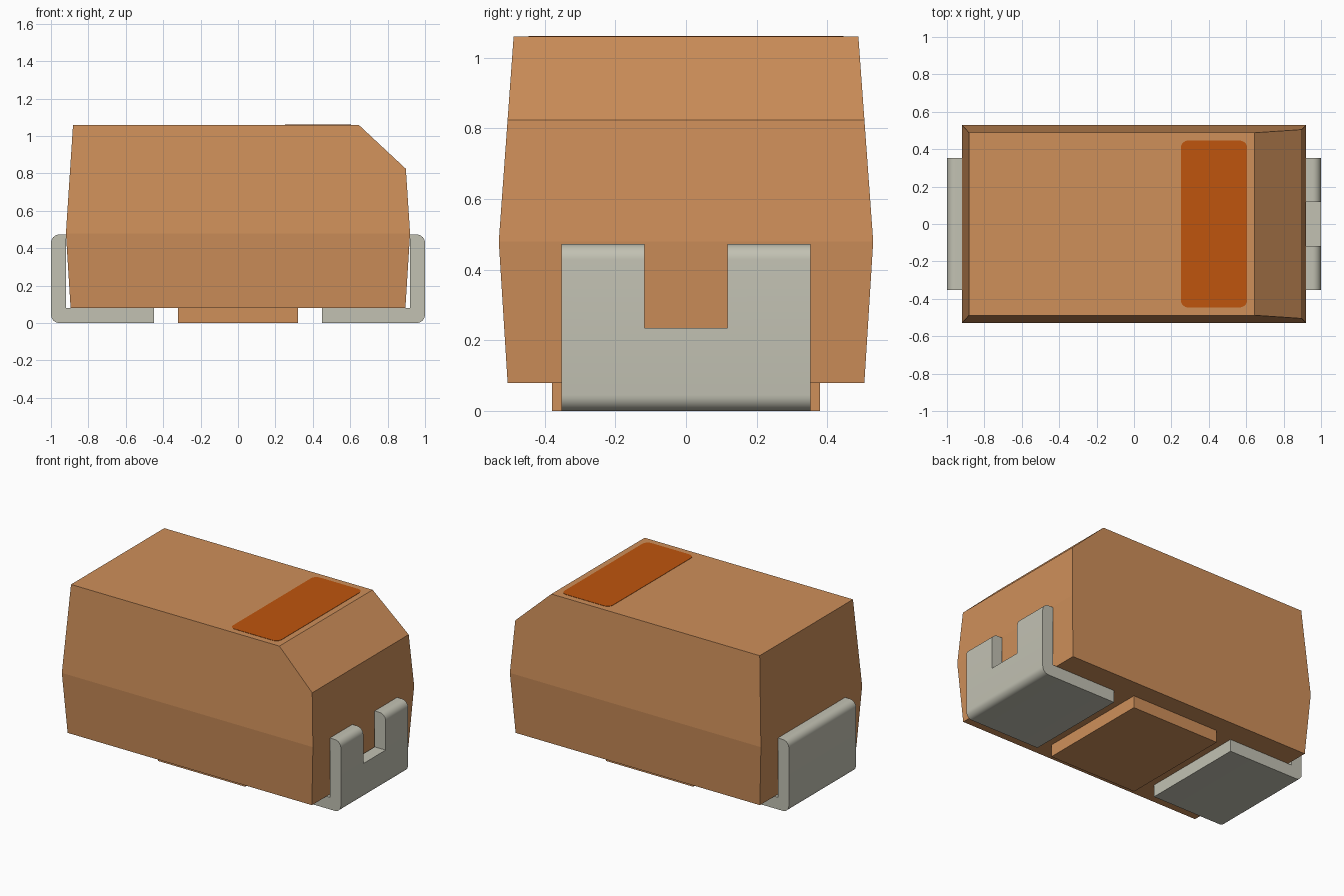
import bpy, bmesh, math
from mathutils import Vector

cube = bpy.data.objects.get("Cube")
if cube:
    bpy.data.objects.remove(cube, do_unlink=True)


def material(name, r, g, b):
    m = bpy.data.materials.new(name)
    m.use_nodes = True
    m.diffuse_color = (r, g, b, 1)
    node = m.node_tree.nodes["Principled BSDF"]
    node.inputs["Base Color"].default_value = (r, g, b, 1)
    node.inputs["Roughness"].default_value = 0.6
    return m


TAN = material("tan body", 0.62, 0.276, 0.102)
METAL = material("tin grey", 0.54, 0.535, 0.45)
ORANGE = material("dark orange", 0.52, 0.09, 0.004)


def finish(name, bm, mat):
    bmesh.ops.recalc_face_normals(bm, faces=bm.faces)
    mesh = bpy.data.meshes.new(name)
    bm.to_mesh(mesh)
    bm.free()
    mesh.materials.append(mat)
    obj = bpy.data.objects.new(name, mesh)
    bpy.context.collection.objects.link(obj)
    return obj


def box(name, lo, hi, mat):
    bm = bmesh.new()
    bmesh.ops.create_cube(bm, size=1)
    for v in bm.verts:
        v.co = [l if c < 0 else h for c, l, h in zip(v.co, lo, hi)]
    return finish(name, bm, mat)


def extrude(bm, points, offset):
    face = bm.faces.new([bm.verts.new(p) for p in points])
    new = bmesh.ops.extrude_face_region(bm, geom=[face])["geom"]
    bmesh.ops.translate(bm, vec=offset,
                        verts=[v for v in new if isinstance(v, bmesh.types.BMVert)])


def arc(cx, cy, r, start, steps=8):
    angles = [math.radians(start + 90 * i / steps) for i in range(steps + 1)]
    return [(cx + r * math.cos(a), cy + r * math.sin(a)) for a in angles]


# Moulded body: three rectangular sections, widest at the parting line
bm = bmesh.new()
rings = []
for z, hx, hy in ((0.08, 0.895, 0.505), (0.48, 0.92, 0.53), (1.06, 0.882, 0.488)):
    rings.append([bm.verts.new((sx * hx, sy * hy, z))
                  for sx, sy in ((-1, -1), (1, -1), (1, 1), (-1, 1))])
for a, b in zip(rings, rings[1:]):
    for i in range(4):
        j = (i + 1) % 4
        bm.faces.new((a[i], a[j], b[j], b[i]))
bm.faces.new(rings[0][::-1])
bm.faces.new(rings[-1])

# Slanted polarity edge at the top of one end
cut = bmesh.ops.bisect_plane(bm, geom=bm.verts[:] + bm.edges[:] + bm.faces[:],
                             plane_co=Vector((0.645, 0, 1.06)),
                             plane_no=Vector((0.235, 0, 0.252)), clear_outer=True)
bmesh.ops.holes_fill(bm, edges=[e for e in bm.edges if e.is_boundary])
finish("body", bm, TAN)

# Standoff under the middle of the body
box("standoff_pad", (-0.32, -0.38, 0), (0.32, 0.38, 0.08), TAN)

# Rounded polarity stripe on the top
bm = bmesh.new()
x0, x1, hy, r = 0.25, 0.605, 0.446, 0.04
outline = (arc(x1 - r, hy - r, r, 0) + arc(x0 + r, hy - r, r, 90)
           + arc(x0 + r, r - hy, r, 180) + arc(x1 - r, r - hy, r, 270))
extrude(bm, [(x, y, 1.058) for x, y in outline], (0, 0, 0.004))
finish("polarity_stripe", bm, ORANGE)


# Folded metal leads with rounded outer corners
def lead(name, side):
    bm = bmesh.new()
    r = 0.045
    profile = ([(0.45, 0.08), (0.45, 0)] + arc(1 - r, r, r, 270)
               + arc(1 - r, 0.473 - r, r, 0) + [(0.92, 0.473), (0.92, 0.08)])
    extrude(bm, [(side * x, -0.352, z) for x, z in profile], (0, 0.704, 0))
    return finish(name, bm, METAL)


leads = [lead("left_lead", 1), lead("right_lead", -1)]

# Slot in the lead below the slanted edge
cutter = box("slot_cutter", (0.85, -0.117, 0.235), (1.1, 0.117, 0.6), METAL)
cutter.hide_render = True
mod = leads[0].modifiers.new("slot", 'BOOLEAN')
mod.object = cutter
mod.operation = 'DIFFERENCE'
mod.solver = 'EXACT'
for obj in leads:
    bpy.ops.object.select_all(action='DESELECT')
    obj.select_set(True)
    bpy.context.view_layer.objects.active = obj
    for m in list(obj.modifiers):
        bpy.ops.object.modifier_apply(modifier=m.name)
    bpy.ops.object.shade_smooth_by_angle(angle=math.radians(30))
bpy.data.objects.remove(cutter, do_unlink=True)
